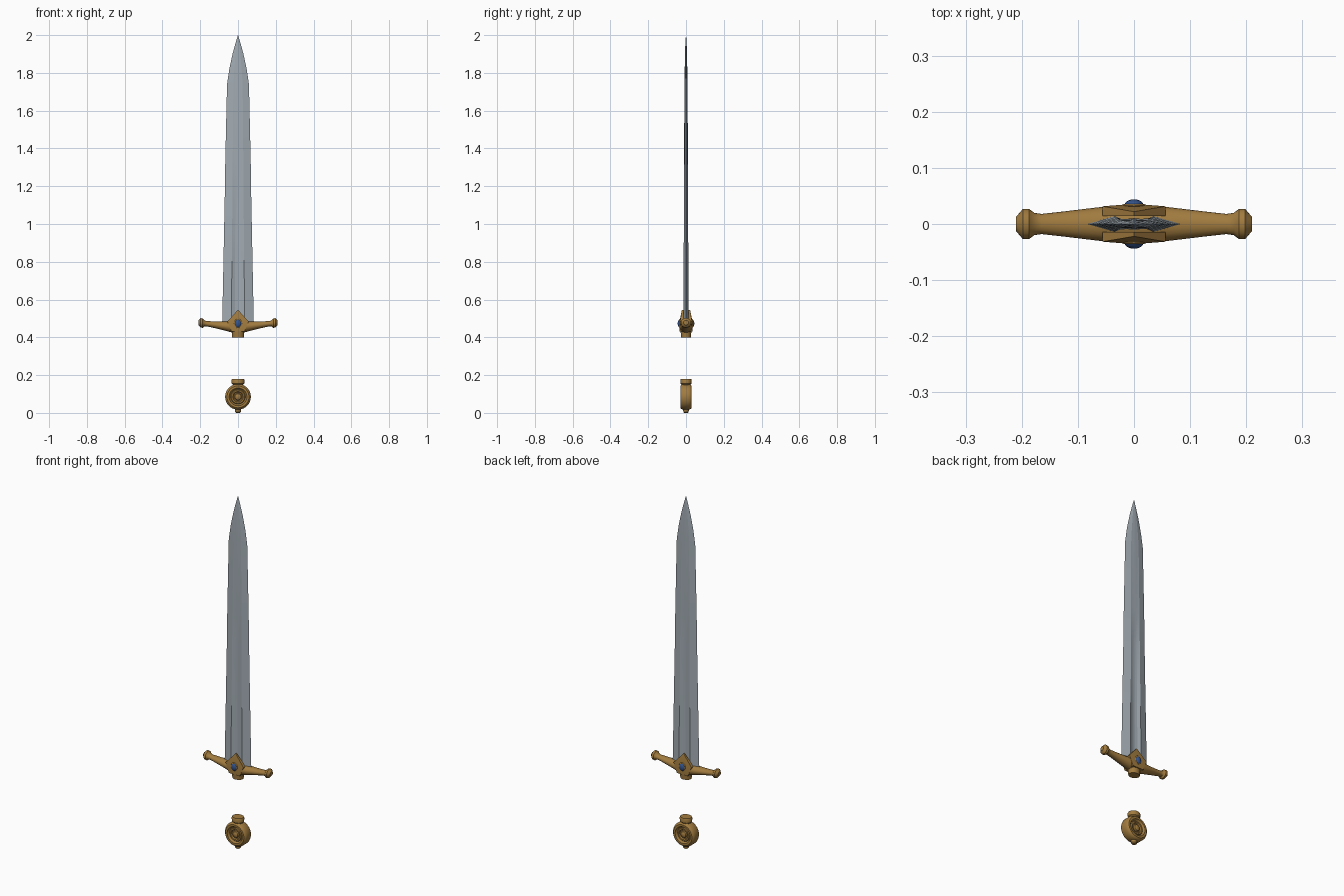
import bpy, bmesh, math
from mathutils import Vector, Matrix

if "Cube" in bpy.data.objects:
    bpy.data.objects.remove(bpy.data.objects["Cube"])


def mat(name, rgb):
    m = bpy.data.materials.new(name)
    m.diffuse_color = (*rgb, 1)
    m.use_nodes = True
    m.node_tree.nodes["Principled BSDF"].inputs["Base Color"].default_value = m.diffuse_color
    return m


steel = mat("steel", (0.36, 0.41, 0.45))
gold = mat("antique_gold", (0.36, 0.20, 0.05))
blue = mat("blue_gem", (0.035, 0.09, 0.27))


def finish(name, bm, material, angle=35):
    bmesh.ops.recalc_face_normals(bm, faces=bm.faces)
    me = bpy.data.meshes.new(name)
    bm.to_mesh(me)
    bm.free()
    ob = bpy.data.objects.new(name, me)
    bpy.context.collection.objects.link(ob)
    me.materials.append(material)
    bpy.ops.object.select_all(action='DESELECT')
    ob.select_set(True)
    bpy.context.view_layer.objects.active = ob
    bpy.ops.object.shade_smooth_by_angle(angle=math.radians(angle))
    return ob


def loft(name, rings, material, angle=35):
    bm = bmesh.new()
    vs = [[bm.verts.new(p) for p in r] for r in rings]
    n = len(vs[0])
    for a, b in zip(vs, vs[1:]):
        for i in range(n):
            j = (i + 1) % n
            bm.faces.new((a[i], a[j], b[j], b[i]))
    bm.faces.new(vs[0])
    bm.faces.new(vs[-1])
    bmesh.ops.remove_doubles(bm, verts=bm.verts, dist=1e-6)
    return finish(name, bm, material, angle)


def ellipse(n, a, b):
    return [(a * math.cos(2 * math.pi * i / n), b * math.sin(2 * math.pi * i / n))
            for i in range(n)]


# Blade: width, ridge thickness and fuller depth vary with height
def blade_ring(z, w, t, centre):
    half = [(w, 0), (0.42 * w, t), (0.2 * w, t * (0.5 + 0.5 * centre)),
            (0, t * (0.35 + 0.8 * centre))]
    up = half + [(-x, y) for x, y in half[2::-1]]
    pts = up + [(x, -y) for x, y in up[-2:0:-1]]
    return [(x, y, z) for x, y in pts]


loft("blade", [blade_ring(*s) for s in (
    (0.455, 0.084, 0.014, 0), (0.8, 0.077, 0.0125, 0), (1.15, 0.070, 0.0105, 0.1),
    (1.35, 0.067, 0.009, 1), (1.74, 0.058, 0.007, 1), (1.82, 0.046, 0.006, 1),
    (1.90, 0.029, 0.0045, 1), (1.96, 0.0125, 0.003, 1), (2.0, 0.0006, 0.0004, 1))],
    steel, 12)

# Crossguard arms with flared ends: x, z centre, z half, y half
arm = [(0.0, 0.455, 0.033, 0.034), (0.03, 0.456, 0.031, 0.0335), (0.07, 0.460, 0.024, 0.029),
       (0.12, 0.466, 0.018, 0.023), (0.165, 0.472, 0.014, 0.018), (0.178, 0.474, 0.016, 0.020),
       (0.187, 0.475, 0.025, 0.027), (0.198, 0.477, 0.025, 0.027), (0.210, 0.478, 0.012, 0.013)]
stations = [(-x, *r) for x, *r in arm[:0:-1]] + arm
loft("crossguard", [[(x, y, zc + z) for y, z in ellipse(20, yh, zh)]
                    for x, zc, zh, yh in stations], gold)

# Pointed plates on both faces, leaving the blade slot between them
for s, side in ((-1, "front"), (1, "back")):
    bm = bmesh.new()
    outline = [(0, 0.546), (0.056, 0.484), (0.034, 0.43), (-0.034, 0.43), (-0.056, 0.484)]
    inner = [bm.verts.new((x, s * 0.014, z)) for x, z in outline]
    outer = [bm.verts.new((x, s * y, z)) for (x, z), y in
             zip(outline, (0.022, 0.0315, 0.033, 0.033, 0.0315))]
    peak = bm.verts.new((0, s * 0.036, 0.472))
    bm.faces.new(inner)
    for i in range(5):
        j = (i + 1) % 5
        bm.faces.new((inner[i], inner[j], outer[j], outer[i]))
        bm.faces.new((outer[i], outer[j], peak))
    finish("guard_plate_" + side, bm, gold, 20)

    # Oval gem and its raised setting
    for nm, rx, ry, rz, m in (("gem_", 0.017, 0.011, 0.021, blue),
                              ("gem_setting_", 0.021, 0.005, 0.025, gold)):
        bm = bmesh.new()
        bmesh.ops.create_uvsphere(bm, u_segments=20, v_segments=12, radius=1,
                                  matrix=Matrix.Translation((0, s * 0.033, 0.473))
                                  @ Matrix.Diagonal((rx, ry, rz, 1)))
        finish(nm + side, bm, m)

# Collars below the guard and above the pommel, and the nub at the foot
def collar(name, rows):
    loft(name, [[(x, y, z) for x, y in ellipse(24, a, b)] for z, a, b in rows], gold)


collar("guard_collar", [(0.40, 0.031, 0.026), (0.425, 0.032, 0.028), (0.45, 0.036, 0.031)])
collar("pommel_collar", [(0.135, 0.026, 0.022), (0.150, 0.027, 0.024), (0.155, 0.033, 0.029),
                         (0.174, 0.034, 0.030), (0.180, 0.031, 0.027)])
collar("pommel_nub", [(0.0, 0.009, 0.009), (0.005, 0.015, 0.014), (0.014, 0.016, 0.015),
                      (0.028, 0.018, 0.018)])

# Wheel pommel: turned rings around the y axis, mirrored front to back
prof = [(0.068, 0.017), (0.064, 0.025), (0.058, 0.030), (0.047, 0.030), (0.043, 0.022),
        (0.039, 0.019), (0.035, 0.024), (0.028, 0.024), (0.024, 0.018), (0.019, 0.018),
        (0.016, 0.025), (0.009, 0.029), (0.003, 0.030)]
full = [(r, -y) for r, y in prof[::-1]] + prof
loft("pommel", [[(x, y, 0.085 + z) for x, z in ellipse(40, r, r)] for r, y in full], gold)
